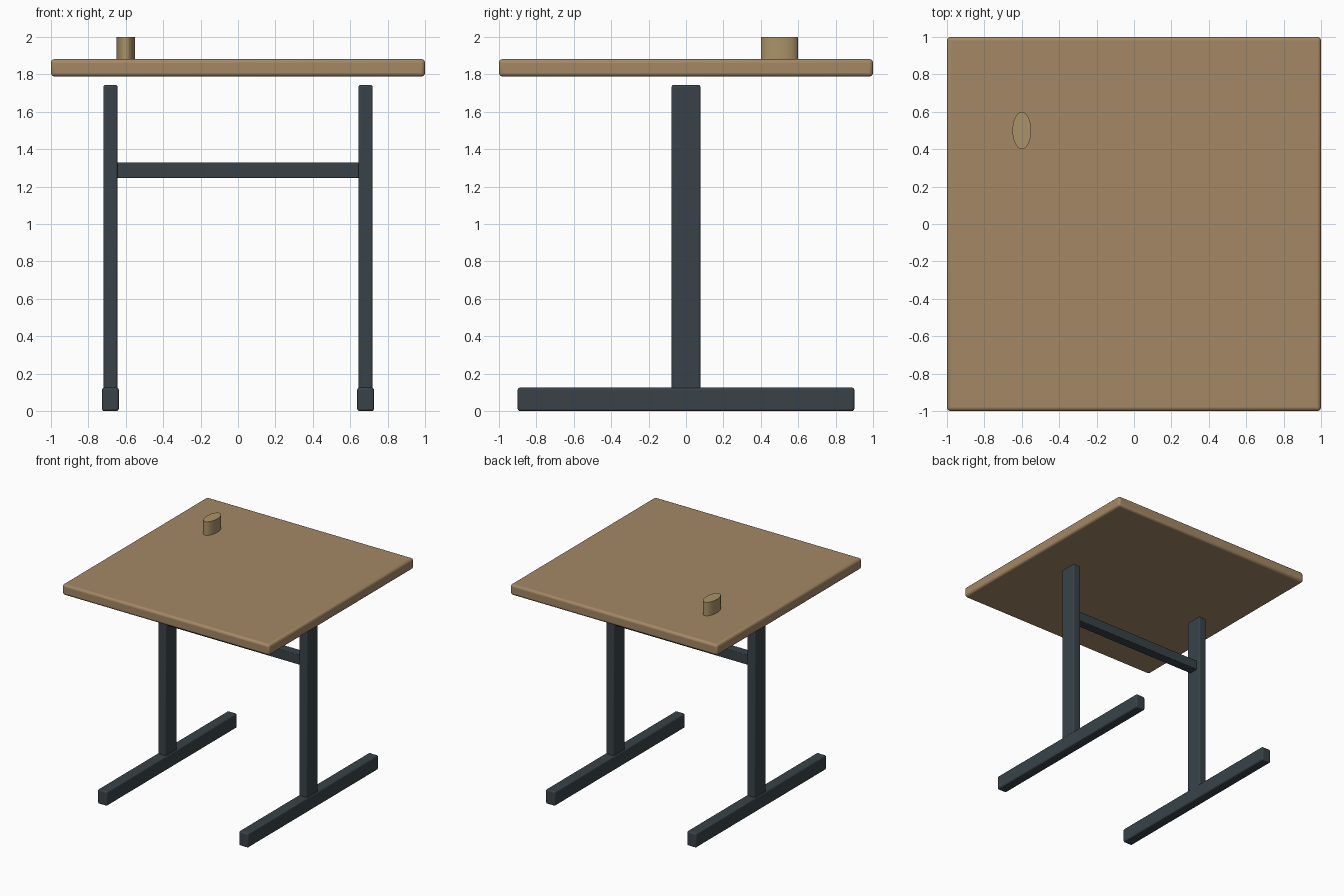
import bpy, bmesh
from mathutils import Matrix, Vector

if "Cube" in bpy.data.objects:
    bpy.data.objects.remove(bpy.data.objects["Cube"])


def material(name, rgb):
    m = bpy.data.materials.new(name)
    m.diffuse_color = (*rgb, 1)
    m.use_nodes = True
    m.node_tree.nodes["Principled BSDF"].inputs["Base Color"].default_value = m.diffuse_color
    return m


wood = material("wood", (0.37, 0.245, 0.13))
light_wood = material("light_wood", (0.40, 0.29, 0.14))
metal = material("dark_metal", (0.04, 0.055, 0.065))


def add_part(name, bm, mat, bevel=0.0, segments=3):
    mesh = bpy.data.meshes.new(name)
    bm.to_mesh(mesh)
    bm.free()
    ob = bpy.data.objects.new(name, mesh)
    bpy.context.collection.objects.link(ob)
    mesh.materials.append(mat)
    if bevel:
        mod = ob.modifiers.new("bevel", 'BEVEL')
        mod.width = bevel
        mod.segments = segments
    bpy.ops.object.select_all(action='DESELECT')
    ob.select_set(True)
    bpy.context.view_layer.objects.active = ob
    bpy.ops.object.shade_smooth_by_angle()
    return ob


def box(name, lo, hi, mat, bevel=0.0):
    lo, hi = Vector(lo), Vector(hi)
    bm = bmesh.new()
    bmesh.ops.create_cube(
        bm, size=1,
        matrix=Matrix.Translation((lo + hi) / 2) @ Matrix.Diagonal((*(hi - lo), 1)))
    return add_part(name, bm, mat, bevel)


# Tabletop, floating slightly above the legs
box("tabletop", (-1, -1, 1.788), (1, 1, 1.882), wood, 0.02)

# Oval peg standing on the tabletop
bm = bmesh.new()
bmesh.ops.create_cone(
    bm, cap_ends=True, segments=32, radius1=1, radius2=1, depth=1,
    matrix=Matrix.Translation((-0.6, 0.5, 1.935)) @ Matrix.Diagonal((0.05, 0.1, 0.13, 1)))
add_part("oval_peg", bm, light_wood)

# Foot and column on each side
for side, x in (("left", -0.682), ("right", 0.682)):
    box(side + "_foot", (x - 0.045, -0.9, 0), (x + 0.045, 0.9, 0.125), metal, 0.012)
    box(side + "_column", (x - 0.0375, -0.077, 0.06), (x + 0.0375, 0.077, 1.743), metal, 0.01)

# Crossbar between the columns
box("crossbar", (-0.66, -0.043, 1.245), (0.66, 0.043, 1.33), metal, 0.006)
